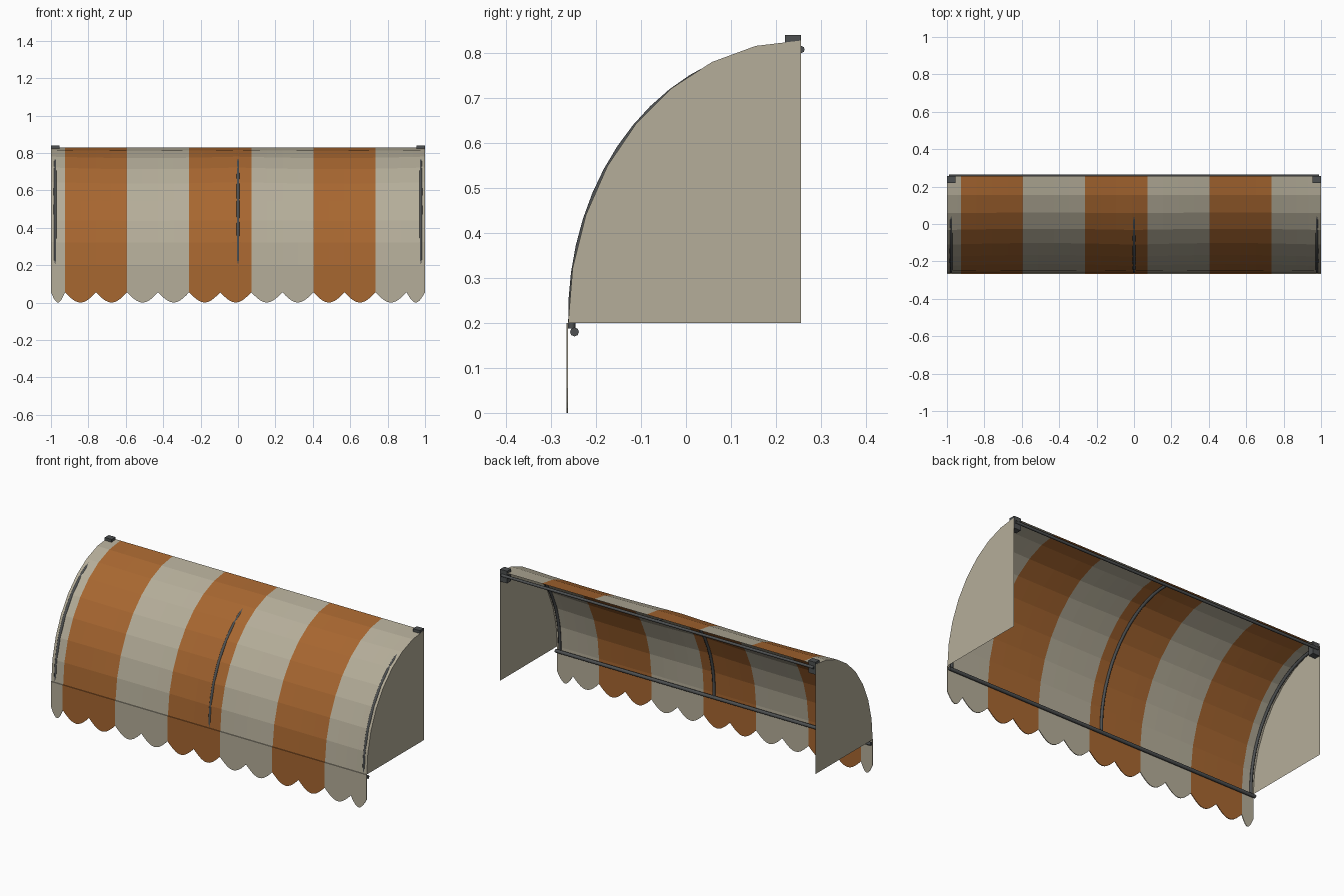
import bpy, bmesh, math
from mathutils import Vector

if "Cube" in bpy.data.objects:
    bpy.data.objects.remove(bpy.data.objects["Cube"])


def material(name, rgb):
    m = bpy.data.materials.new(name)
    m.use_nodes = True
    m.diffuse_color = (*rgb, 1)
    m.node_tree.nodes["Principled BSDF"].inputs["Base Color"].default_value = (*rgb, 1)
    return m


CREAM = material("cream cloth", (0.46, 0.42, 0.32))
ORANGE = material("orange cloth", (0.39, 0.135, 0.03))
METAL = material("dark metal", (0.075, 0.08, 0.082))

BACK, DEPTH, EAVE, RISE = 0.256, 0.518, 0.2, 0.628
STRIPE_START, STRIPE = -0.925, 0.332
SEGMENTS = 8


def finish(name, bm, *mats):
    mesh = bpy.data.meshes.new(name)
    bm.to_mesh(mesh)
    bm.free()
    for m in mats:
        mesh.materials.append(m)
    ob = bpy.data.objects.new(name, mesh)
    bpy.context.collection.objects.link(ob)
    return ob


def striped_sheet(name, xs, rows, point):
    """Grid of point(x, row), coloured in vertical stripes."""
    bm = bmesh.new()
    grid = [[bm.verts.new(point(x, r)) for r in rows] for x in xs]
    for a, b, x0, x1 in zip(grid, grid[1:], xs, xs[1:]):
        stripe = math.floor(((x0 + x1) / 2 - STRIPE_START) / STRIPE)
        for i in range(len(rows) - 1):
            f = bm.faces.new((a[i], b[i], b[i + 1], a[i + 1]))
            f.material_index = 1 if stripe % 2 == 0 else 0
    return finish(name, bm, CREAM, ORANGE)


def subdivide(edges, n):
    xs = [a + (b - a) * i / n for a, b in zip(edges, edges[1:]) for i in range(n)]
    return xs + [edges[-1]]


def arc(t):
    return BACK - DEPTH * math.cos(t), EAVE + RISE * math.sin(t)


angles = [i * math.pi / 2 / SEGMENTS for i in range(SEGMENTS + 1)]


# Curved canopy, sagging slightly between the ribs
def canopy_point(x, t):
    y, z = arc(t)
    sag = 0.012 * math.sin(2 * t) * math.sin(math.pi * abs(x))
    return x, y + sag * math.cos(t), z - sag * math.sin(t)


stripe_edges = [-1] + [STRIPE_START + STRIPE * k for k in range(6)] + [1]
striped_sheet("canopy", subdivide(stripe_edges, 4), angles, canopy_point)

# Scalloped valance hanging from the front edge
scallops = [-1] + [STRIPE_START + STRIPE / 2 * k for k in range(12)] + [1]


def valance_point(x, row):
    if row == 0:
        a, b = next((a, b) for a, b in zip(scallops, scallops[1:]) if x <= b + 1e-6)
        return x, -0.262, 0.055 * (1 - abs(math.sin(math.pi * (x - a) / (b - a))))
    return x, -0.262, EAVE


valance = striped_sheet("valance", subdivide(scallops, 10), (0, 1), valance_point)
solid = valance.modifiers.new("thickness", "SOLIDIFY")
solid.thickness = 0.004
solid.offset = 1

# End panels
for side, x in (("left", 1), ("right", -1)):
    bm = bmesh.new()
    outline = [(x, *arc(t)) for t in angles] + [(x, BACK, EAVE)]
    face = bm.faces.new([bm.verts.new(p) for p in outline])
    face.normal_update()
    if face.normal.x * x < 0:
        face.normal_flip()
    finish(side + "_end_panel", bm, CREAM)


# Round tubes swept along paths
def tube(name, points, radius):
    curve = bpy.data.curves.new(name, "CURVE")
    curve.dimensions = "3D"
    curve.bevel_depth = radius
    curve.bevel_resolution = 2
    curve.use_fill_caps = True
    spline = curve.splines.new("POLY")
    spline.points.add(len(points) - 1)
    for p, co in zip(spline.points, points):
        p.co = (*co, 1)
    curve.materials.append(METAL)
    ob = bpy.data.objects.new(name, curve)
    bpy.context.collection.objects.link(ob)


tube("front_bar", [(-1, -0.248, 0.18), (1, -0.248, 0.18)], 0.01)
tube("rear_bar", [(-0.99, BACK, 0.808), (0.99, BACK, 0.808)], 0.008)


def rib_point(x, t):
    bulge = 0.01 * math.sin(2 * t)
    y = BACK - 0.51 * math.cos(t) - bulge * math.cos(t)
    z = 0.188 + 0.622 * math.sin(t) + bulge * math.sin(t)
    return x, y, z


for label, x in (("left", 0.978), ("middle", 0), ("right", -0.978)):
    tube(label + "_rib", [rib_point(x, t) for t in subdivide(angles, 2)], 0.008)

# Wall brackets at the upper back corners
for side, s in (("left", 1), ("right", -1)):
    bm = bmesh.new()
    bmesh.ops.create_cube(bm, size=1)
    bmesh.ops.scale(bm, verts=bm.verts, vec=Vector((0.044, 0.036, 0.07)))
    bmesh.ops.translate(bm, verts=bm.verts, vec=Vector((s * 0.977, 0.238, 0.805)))
    finish(side + "_wall_bracket", bm, METAL)
